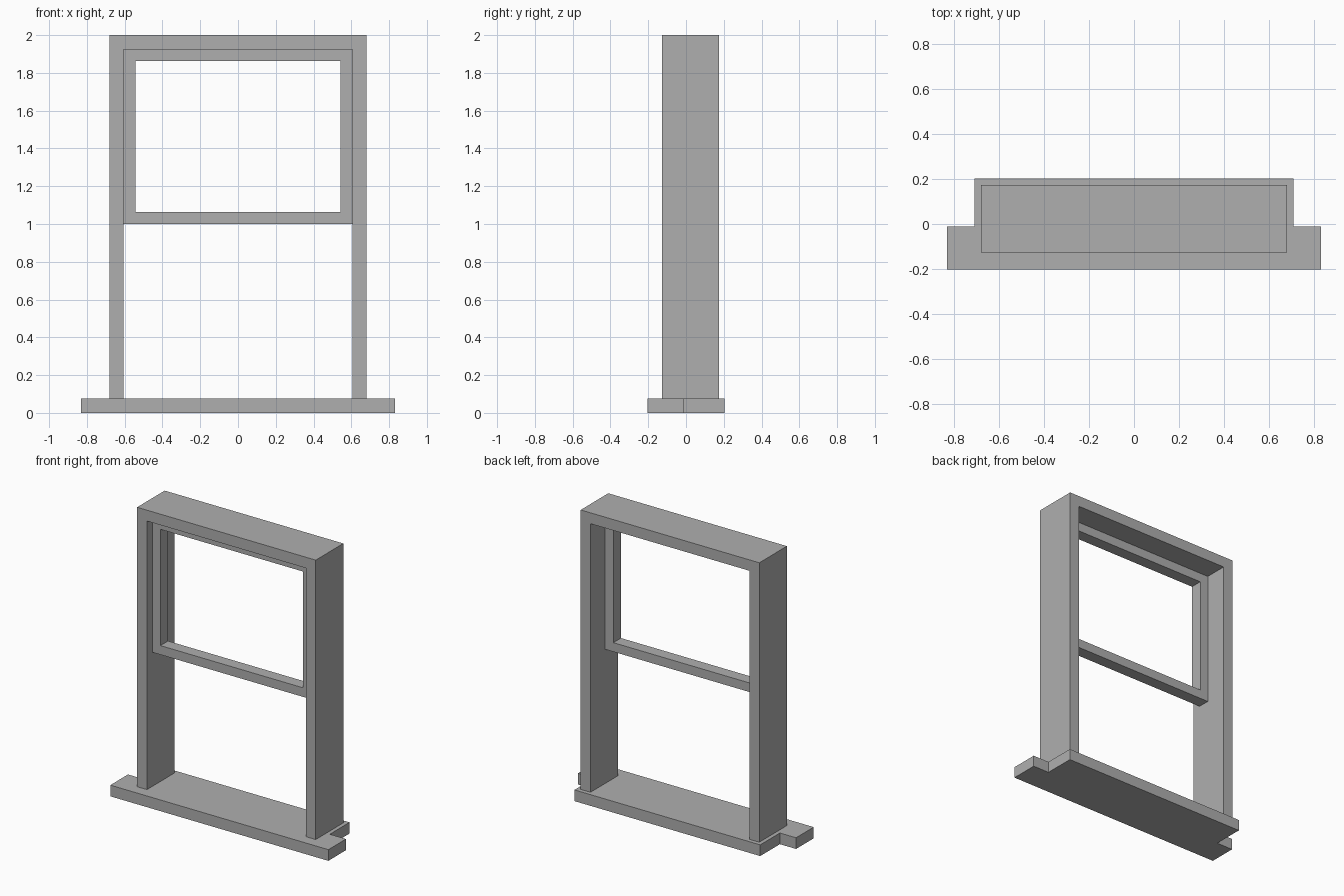
import bpy
import bmesh

if "Cube" in bpy.data.objects:
    bpy.data.objects.remove(bpy.data.objects["Cube"], do_unlink=True)

grey = bpy.data.materials.new("plain grey")
grey.use_nodes = True
colour = (0.43, 0.43, 0.43, 1)
grey.diffuse_color = colour
grey.node_tree.nodes["Principled BSDF"].inputs["Base Color"].default_value = colour


def add_object(name, bm):
    bmesh.ops.recalc_face_normals(bm, faces=bm.faces)
    mesh = bpy.data.meshes.new(name)
    bm.to_mesh(mesh)
    bm.free()
    mesh.materials.append(grey)
    obj = bpy.data.objects.new(name, mesh)
    bpy.context.collection.objects.link(obj)
    return obj


def extrude_face(bm, points, offset):
    """Fill an outline and extrude it into a solid."""
    face = bm.faces.new([bm.verts.new(p) for p in points])
    result = bmesh.ops.extrude_face_region(bm, geom=[face], use_keep_orig=True)
    verts = [g for g in result["geom"] if isinstance(g, bmesh.types.BMVert)]
    bmesh.ops.translate(bm, verts=verts, vec=offset)


def mirrored(half):
    """Close a right-hand half outline with its mirror image."""
    return half + [(-x, v) for x, v in reversed(half)]


# Sill with horns projecting past the frame at the front
sill_top = 0.077
sill_half = [(0.83, -0.203), (0.83, -0.011), (0.707, -0.011), (0.707, 0.203)]
bm = bmesh.new()
extrude_face(bm, [(x, y, 0) for x, y in mirrored(sill_half)], (0, 0, sill_top))
add_object("window_sill", bm)

# Outer frame: two jambs and the head in one piece
front, back = -0.126, 0.174
inner_x, head_z = 0.605, 1.925
frame_half = [(inner_x, head_z), (inner_x, sill_top), (0.68, sill_top), (0.68, 2.0)]
bm = bmesh.new()
extrude_face(bm, [(x, front, z) for x, z in mirrored(frame_half)], (0, back - front, 0))
add_object("window_frame", bm)

# Upper sash: a mitred ring set inside the frame
sash_front, sash_back = -0.068, 0.015
sash_bottom, rail = 1.0, 0.0625


def rectangle(inset):
    x, low, high = inner_x - inset, sash_bottom + inset, head_z - inset
    return [(-x, low), (x, low), (x, high), (-x, high)]


bm = bmesh.new()
loops = [[bm.verts.new((x, y, z)) for x, z in rectangle(inset)]
         for inset, y in ((0, sash_front), (rail, sash_front),
                          (rail, sash_back), (0, sash_back))]
for a, b in zip(loops, loops[1:] + loops[:1]):
    for i in range(4):
        j = (i + 1) % 4
        bm.faces.new((a[i], a[j], b[j], b[i]))
add_object("upper_sash", bm)
